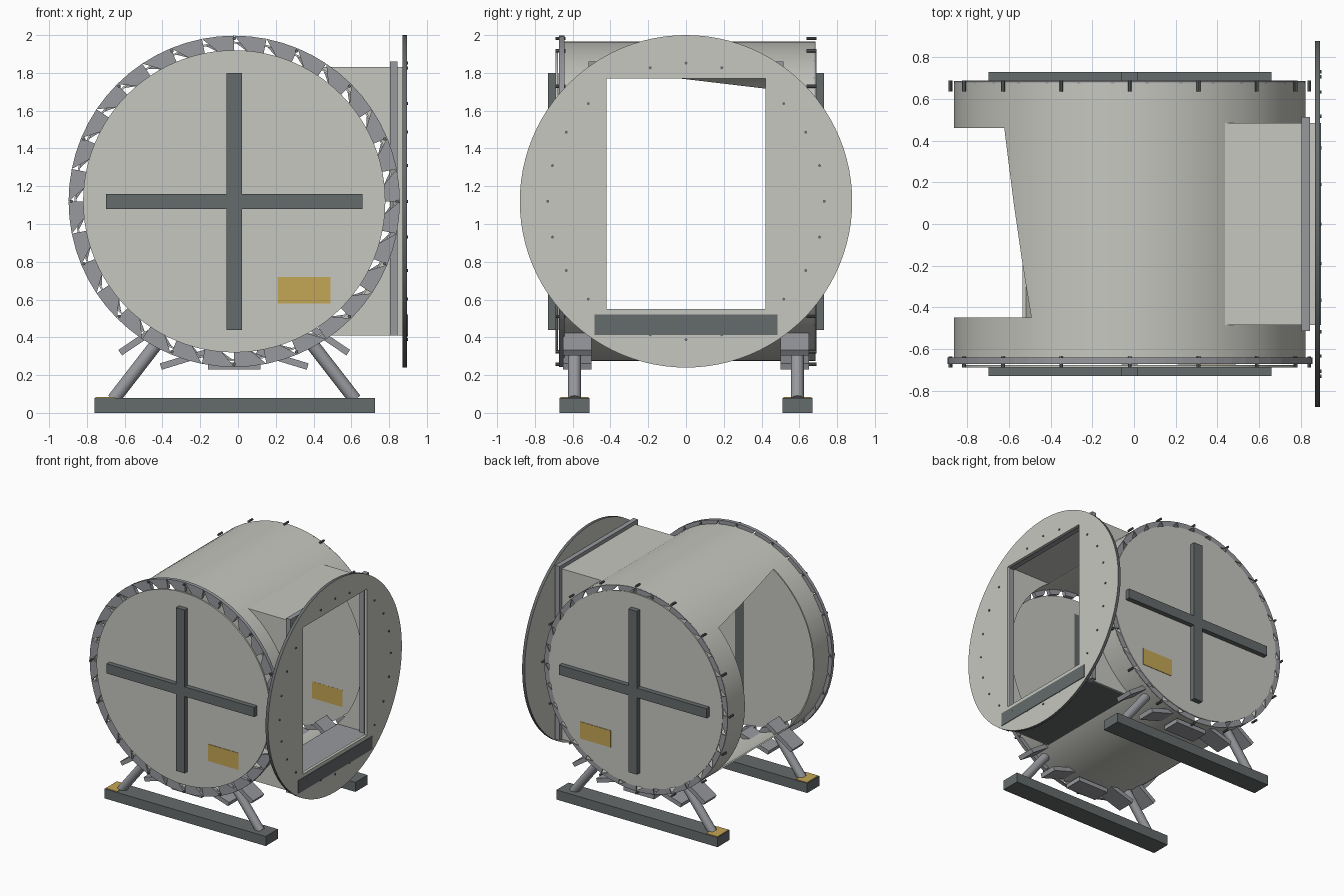
import bpy, bmesh, math
from mathutils import Vector, Matrix

if "Cube" in bpy.data.objects:
    bpy.data.objects.remove(bpy.data.objects["Cube"])


def material(name, r, g, b):
    m = bpy.data.materials.new(name)
    m.use_nodes = True
    m.diffuse_color = (r, g, b, 1)
    m.node_tree.nodes["Principled BSDF"].inputs["Base Color"].default_value = (r, g, b, 1)
    return m


LIGHT = material("light_grey", .57, .57, .53)
MID = material("mid_grey", .31, .32, .34)
DARK = material("dark_grey", .13, .145, .15)
GOLD = material("label_gold", .55, .38, .09)

CX, CZ = -.02, 1.12       # drum axis
R_SHELL, R_PLATE, R_RING = .845, .80, .877


def finish(name, bm, mat, smooth=False):
    bmesh.ops.recalc_face_normals(bm, faces=bm.faces)
    me = bpy.data.meshes.new(name)
    bm.to_mesh(me)
    bm.free()
    ob = bpy.data.objects.new(name, me)
    bpy.context.collection.objects.link(ob)
    me.materials.append(mat)
    if smooth:
        activate(ob)
        bpy.ops.object.shade_smooth_by_angle(angle=math.radians(30))
    return ob


def activate(ob):
    bpy.ops.object.select_all(action='DESELECT')
    ob.select_set(True)
    bpy.context.view_layer.objects.active = ob


def box(name, x, y, z, mat):
    """Box from (min, max) pairs."""
    bm = bmesh.new()
    bmesh.ops.create_cube(bm, size=1)
    for v in bm.verts:
        v.co = [(a + b) / 2 + c * (b - a) for (a, b), c in zip((x, y, z), v.co)]
    return finish(name, bm, mat)


def rod(name, a, b, r, mat, seg=16):
    a, b = Vector(a), Vector(b)
    d = b - a
    bm = bmesh.new()
    rot = d.to_track_quat('Z', 'Y').to_matrix().to_4x4()
    bmesh.ops.create_cone(bm, cap_ends=True, segments=seg, radius1=r, radius2=r,
                          depth=d.length, matrix=Matrix.Translation((a + b) / 2) @ rot)
    return finish(name, bm, mat, True)


def prism(name, pts, d, mat):
    """Extrude a flat outline along vector d."""
    bm = bmesh.new()
    f = bm.faces.new([bm.verts.new(p) for p in pts])
    ext = bmesh.ops.extrude_face_region(bm, geom=[f])
    bmesh.ops.translate(bm, vec=d, verts=[e for e in ext["geom"] if isinstance(e, bmesh.types.BMVert)])
    return finish(name, bm, mat)


def cut(ob, cutter):
    m = ob.modifiers.new("cut", 'BOOLEAN')
    m.operation, m.solver, m.object = 'DIFFERENCE', 'EXACT', cutter
    activate(ob)
    bpy.ops.object.modifier_apply(modifier=m.name)
    bpy.data.objects.remove(cutter)


def drum(name, r, y0, y1, mat=LIGHT):
    return rod(name, (CX, y0, CZ), (CX, y1, CZ), r, mat, 96)


def polar(r, a, y):
    return Vector((CX + r * math.sin(a), y, CZ + r * math.cos(a)))


# Drum shell with the side hatch and the duct mouth cut out
shell = drum("drum_shell", R_SHELL, -.66, .68)
cut(shell, drum("bore_cutter", R_SHELL - .01, -1, 1))
hatch = [(-1.2, -.45, .45), (-1.2, .46, .45), (-1.2, .46, 1.712), (-1.2, -.45, 1.82)]
cut(shell, prism("hatch_cutter", hatch, (.9, 0, 0), LIGHT))
cut(shell, box("mouth_cutter", (.3, 1.2), (-.473, .473), (.43, 1.815), LIGHT))
activate(shell)
bpy.ops.object.shade_smooth_by_angle(angle=math.radians(30))


def tooth_ring(name, r, y0, y1, n=32):
    """Flange ring of tapered teeth with narrow slots between them."""
    bm = bmesh.new()
    step = 2 * math.pi / n
    for i in range(n):
        a = i * step
        outline = [(r, a), (r, a + step / 2), (r, a + step),
                   (R_PLATE - .004, a + step), (R_PLATE - .004, a + step * .45)]
        front = [bm.verts.new(polar(q, t, y0)) for q, t in outline]
        back = [bm.verts.new(polar(q, t, y1)) for q, t in outline]
        bm.faces.new(front)
        bm.faces.new(back[::-1])
        for k in range(5):
            j = (k + 1) % 5
            bm.faces.new((front[j], front[k], back[k], back[j]))
    return finish(name, bm, MID)


tooth_ring("front_flange", R_RING, -.672, -.642)
tooth_ring("back_flange", R_SHELL, .676, .686)

# Everything repeated at both ends
for end, s in (("front", -1), ("back", 1)):
    def span(a, b):
        return tuple(sorted((s * a, s * b)))

    drum(end + "_plate", R_PLATE, s * .677, s * .69)
    box(end + "_upright_brace", (-.06, .02), span(.675, .731), (.44, 1.8), DARK)
    box(end + "_cross_brace", (-.70, .66), span(.68, .73), (1.08, 1.16), DARK)
    box(end + "_label", (.21, .49), span(.676, .694), (.58, .72), GOLD)

    # Flange pins
    for i in range(16):
        a = i * math.pi / 8
        rod(f"{end}_pin", polar(.862, a, s * .637), polar(.862, a, s * .69), .009, DARK, 8)

    # Skid, legs and tilted saddle pads
    box(end + "_skid", (-.76, .725), span(.51, .67), (0, .08), DARK)
    box(end + "_skid_label", (-.755, -.65), span(.515, .665), (.079, .085), GOLD)
    for side in (-1, 1):
        rod(end + "_leg", (CX + side * .64, s * .59, .07), (CX + side * .40, s * .59, .38), .035, MID)
    for k in range(-2, 3):
        t = math.radians(17 * k)
        c = polar(.872, math.pi - t, s * .575)
        bm = bmesh.new()
        bmesh.ops.create_cube(bm, size=1, matrix=Matrix.Translation(c)
                              @ Matrix.Rotation(t, 4, 'Y')
                              @ Matrix.Diagonal((.28, .15, .035, 1)))
        finish(end + "_saddle_pad", bm, MID)

# Square duct, trimmed where it meets the drum
duct_parts = [
    box("duct_front_wall", (.4, .872), (-.485, -.473), (.41, 1.83), LIGHT),
    box("duct_back_wall", (.4, .872), (.473, .485), (.41, 1.83), LIGHT),
    box("duct_top", (.4, .872), (-.473, .473), (1.815, 1.83), LIGHT),
    box("duct_sill", (.4, .899), (-.473, .473), (.412, .52), DARK),
    box("duct_floor", (.4, .872), (-.472, .472), (.521, .545), MID),
]
for part in duct_parts:
    cut(part, drum("trim_cutter", R_SHELL - .008, -1, 1))
for s in (-1, 1):
    box("sill_end", (.872, .899), tuple(sorted((s * .472, s * .485))), (.412, .52), DARK)

# Collar around the duct
for s in (-1, 1):
    box("collar_post", (.805, .845), tuple(sorted((s * .45, s * .515))), (.41, 1.86), MID)
box("collar_head", (.805, .845), (-.45, .45), (1.79, 1.86), MID)

# Round mounting disc with a rectangular opening and a dark rim
disc = rod("mounting_disc", (.87, 0, CZ), (.894, 0, CZ), .88, LIGHT, 96)
cut(disc, box("opening_cutter", (.7, 1.1), (-.42, .42), (.55, 1.77), LIGHT))
disc.data.materials.append(DARK)
for f in disc.data.polygons:
    if abs(f.normal.x) < .5 and math.hypot(f.center.y, f.center.z - CZ) > .8:
        f.material_index = 1

# Disc bolts, on the solid part and on the sill
for i in range(24):
    a = i * math.pi / 12
    y, z = .732 * math.sin(a), CZ + .732 * math.cos(a)
    if abs(y) > .42 or z > 1.77 or z < .55:
        rod("disc_bolt", (.88, y, z), (.9, y, z), .008, DARK, 8)
